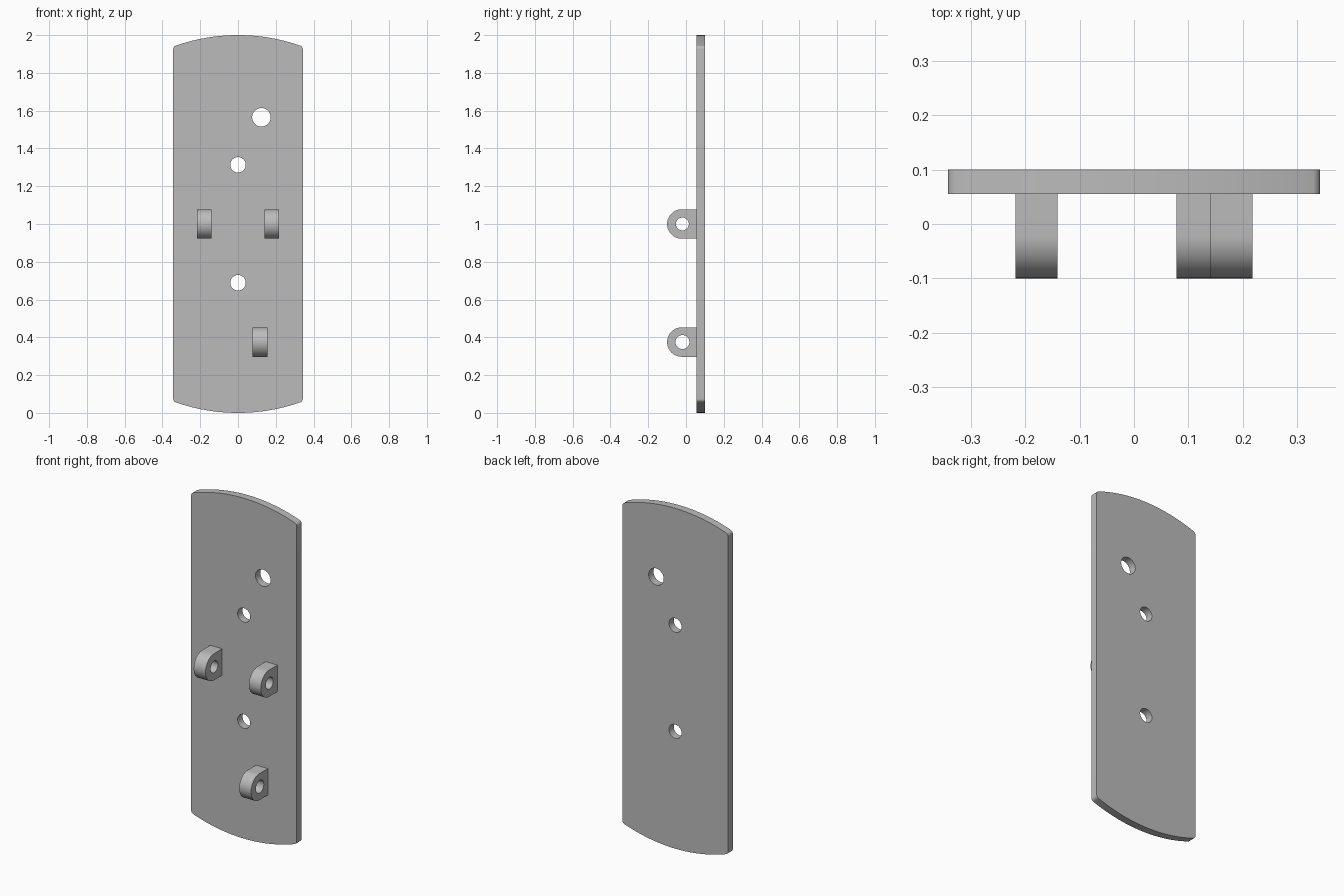
import bpy
import bmesh
from math import sin, cos, pi, sqrt, atan2
from mathutils import Vector

cube = bpy.data.objects.get("Cube")
if cube:
    bpy.data.objects.remove(cube)

grey = bpy.data.materials.new("plain_grey")
grey.use_nodes = True
colour = (0.5, 0.5, 0.5, 1)
grey.diffuse_color = colour
grey.node_tree.nodes["Principled BSDF"].inputs["Base Color"].default_value = colour


def arc(cx, cy, r, start, end, steps):
    """Points along an arc, both ends included."""
    angles = [start + (end - start) * i / steps for i in range(steps + 1)]
    return [(cx + r * cos(a), cy + r * sin(a)) for a in angles]


def circle(cx, cy, r):
    return arc(cx, cy, r, 0, 2 * pi, 48)[:-1]


def extruded_part(name, loops, place, push):
    """Fill an outline with its holes, then extrude it into a solid."""
    bm = bmesh.new()
    edges = []
    for loop in loops:
        verts = [bm.verts.new(place(u, v)) for u, v in loop]
        edges += [bm.edges.new((verts[i - 1], verts[i])) for i in range(len(verts))]
    bmesh.ops.triangle_fill(bm, use_beauty=True, edges=edges)
    result = bmesh.ops.extrude_face_region(bm, geom=bm.faces[:], use_keep_orig=True)
    moved = [g for g in result["geom"] if isinstance(g, bmesh.types.BMVert)]
    bmesh.ops.translate(bm, verts=moved, vec=Vector(push))
    bmesh.ops.recalc_face_normals(bm, faces=bm.faces[:])
    mesh = bpy.data.meshes.new(name)
    bm.to_mesh(mesh)
    bm.free()
    mesh.materials.append(grey)
    obj = bpy.data.objects.new(name, mesh)
    bpy.context.collection.objects.link(obj)
    bpy.ops.object.select_all(action="DESELECT")
    obj.select_set(True)
    bpy.context.view_layer.objects.active = obj
    bpy.ops.object.shade_smooth_by_angle(angle=pi / 6)
    return obj


# Back plate: straight sides, bowed ends, small corner fillets
half_width, fillet = 0.343, 0.02
front_y, back_y = 0.055, 0.1
fx = half_width - fillet
fz = sqrt((1 - fillet) ** 2 - fx ** 2)
meet = atan2(fz, fx)
upper = arc(fx, 1 + fz, fillet, 0, meet, 8)
upper += arc(0, 1, 1, meet, pi - meet, 32)[1:-1]
upper += arc(-fx, 1 + fz, fillet, pi - meet, pi, 8)
outline = upper + [(-x, 2 - z) for x, z in upper]
holes = [circle(0.124, 1.565, 0.049), circle(0, 1.313, 0.041), circle(0, 0.689, 0.041)]
extruded_part("back_plate", [outline] + holes,
              lambda x, z: (x, front_y, z), (0, back_y - front_y, 0))

# Rounded lugs, each with a cross hole
lug_r, lug_y, lug_width = 0.078, -0.022, 0.077
for name, x0, z0, bore in (("right_lug", -0.218, 1.0, 0.034),
                           ("left_lug", 0.141, 1.0, 0.034),
                           ("lower_lug", 0.078, 0.375, 0.037)):
    profile = arc(lug_y, z0, lug_r, pi / 2, 3 * pi / 2, 32)
    profile += [(front_y, z0 - lug_r), (front_y, z0 + lug_r)]
    extruded_part(name, [profile, circle(lug_y + 0.003, z0, bore)],
                  lambda y, z: (x0, y, z), (lug_width, 0, 0))
